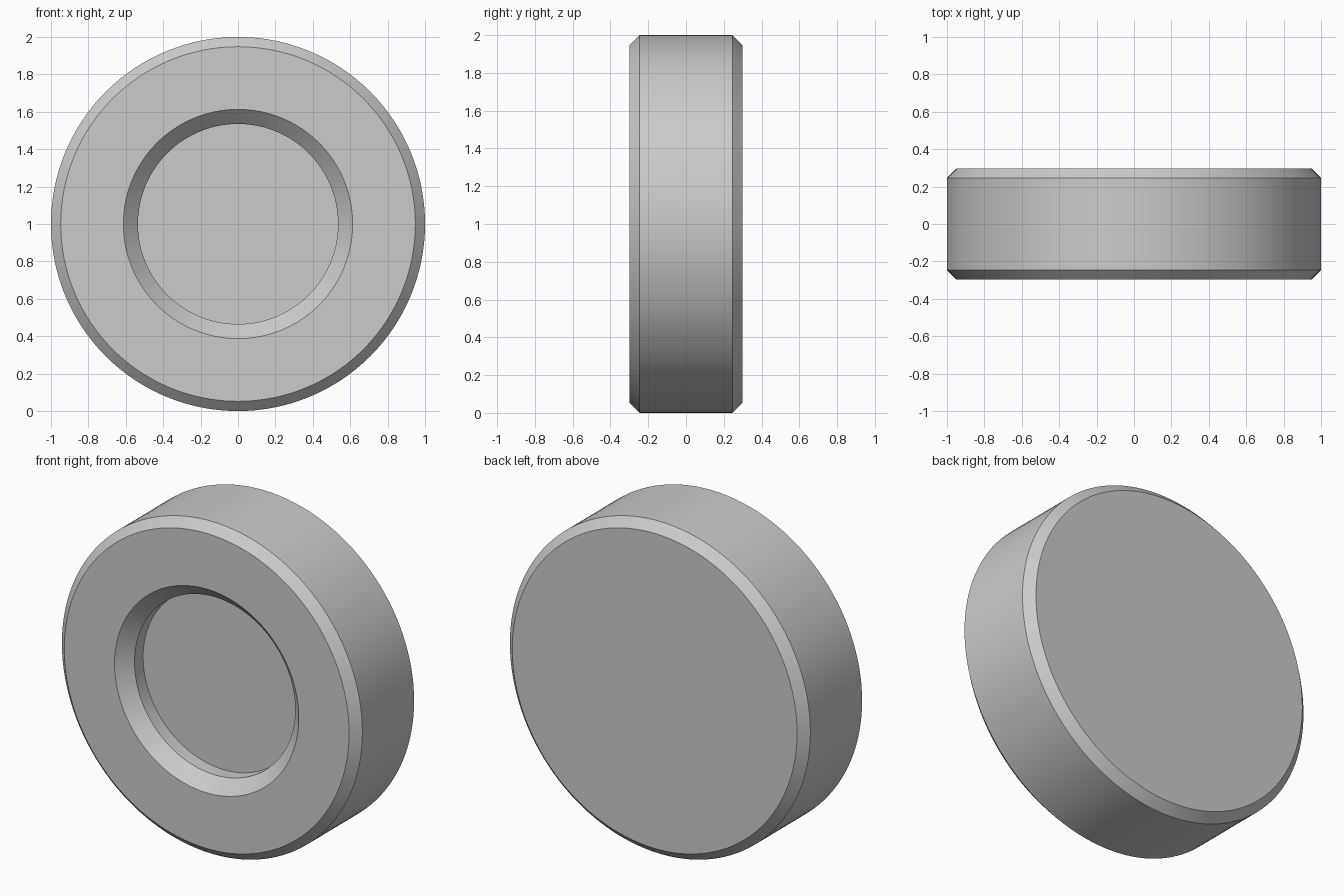
import bpy
import bmesh
import math
from mathutils import Matrix, Vector

cube = bpy.data.objects.get("Cube")
if cube:
    bpy.data.objects.remove(cube, do_unlink=True)

SEGMENTS = 128
RADIUS = 1.0
HALF = 0.298       # half thickness
BEVEL = 0.052      # outer chamfer
BORE = 0.535       # recess radius
FLARE = 0.078      # recess chamfer
DEPTH = 0.16       # recess depth

# Plain grey finish
grey = bpy.data.materials.new("plain_grey")
grey.use_nodes = True
colour = (0.6, 0.6, 0.6, 1)
grey.diffuse_color = colour
grey.node_tree.nodes["Principled BSDF"].inputs["Base Color"].default_value = colour

# Profile from the recess floor round to the back, as (radius, y)
profile = [
    (BORE, DEPTH - HALF),
    (BORE, FLARE - HALF),
    (BORE + FLARE, -HALF),
    (RADIUS - BEVEL, -HALF),
    (RADIUS, BEVEL - HALF),
    (RADIUS, HALF - BEVEL),
    (RADIUS - BEVEL, HALF),
]

# Rings joined along the profile, with flat caps for the floor and back
bm = bmesh.new()
rings = []
for r, y in profile:
    ring = []
    for i in range(SEGMENTS):
        a = math.tau * i / SEGMENTS
        ring.append(bm.verts.new((r * math.cos(a), y, RADIUS + r * math.sin(a))))
    rings.append(ring)
for a, b in zip(rings, rings[1:]):
    for i in range(SEGMENTS):
        j = (i + 1) % SEGMENTS
        bm.faces.new((a[i], a[j], b[j], b[i]))
bm.faces.new(rings[0])
bm.faces.new(rings[-1])
bmesh.ops.recalc_face_normals(bm, faces=bm.faces)

mesh = bpy.data.meshes.new("recessed_disc")
bm.to_mesh(mesh)
bm.free()
mesh.materials.append(grey)
disc = bpy.data.objects.new("recessed_disc", mesh)
bpy.context.collection.objects.link(disc)

# Smooth round walls, crisp chamfer edges
bpy.ops.object.select_all(action="DESELECT")
disc.select_set(True)
bpy.context.view_layer.objects.active = disc
bpy.ops.object.shade_smooth_by_angle(angle=math.radians(30))
